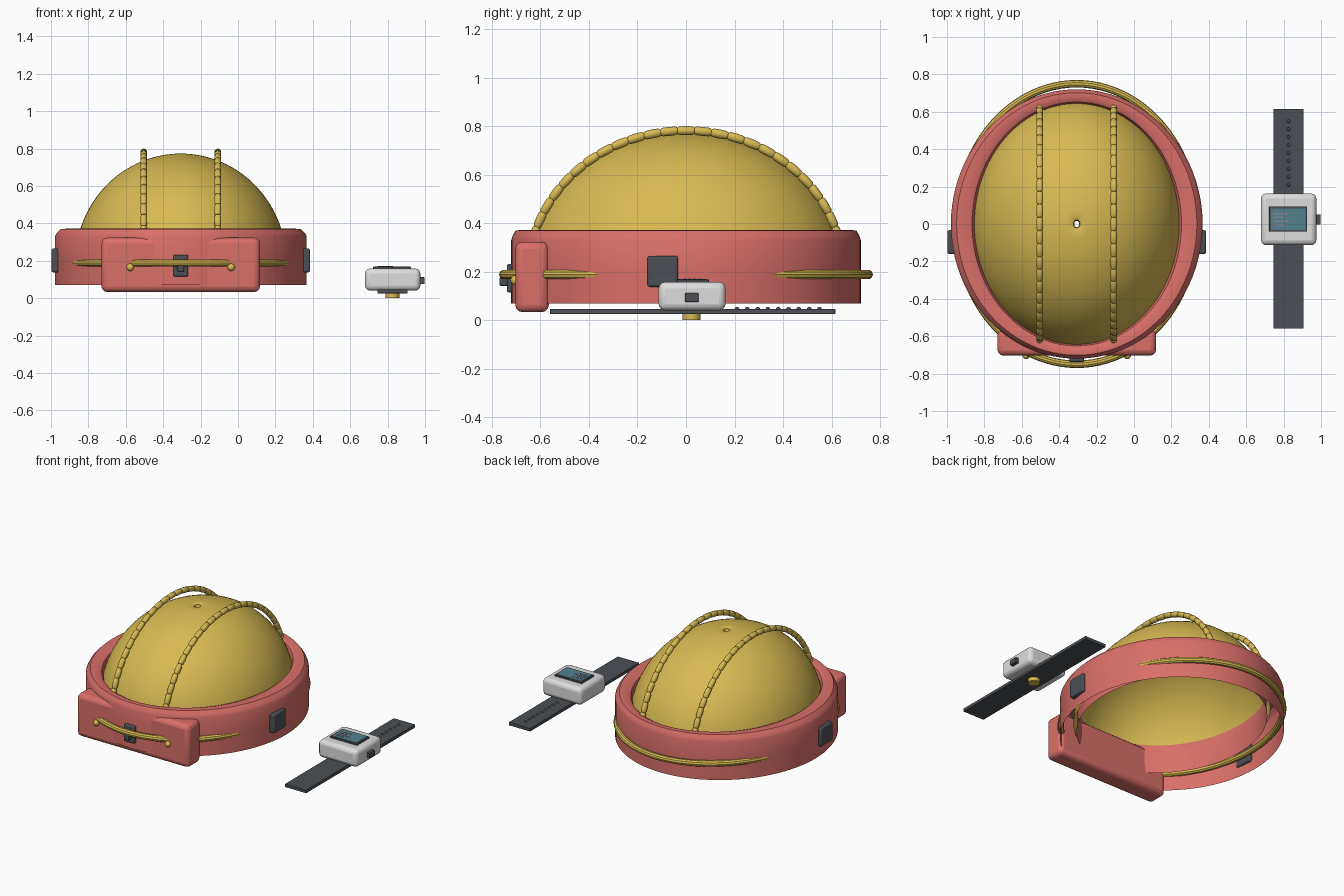
import bpy, bmesh, math
from mathutils import Vector

if "Cube" in bpy.data.objects:
    bpy.data.objects.remove(bpy.data.objects["Cube"])

CX = -0.306  # headset centre


def material(name, rgb):
    m = bpy.data.materials.new(name)
    m.use_nodes = True
    m.diffuse_color = (*rgb, 1)
    m.node_tree.nodes["Principled BSDF"].inputs["Base Color"].default_value = (*rgb, 1)
    return m


CORAL = material("coral", (0.70, 0.16, 0.14))
GOLD = material("gold", (0.69, 0.49, 0.085))
DARK = material("dark_grey", (0.07, 0.08, 0.09))
PALE = material("pale_grey", (0.73, 0.73, 0.73))
TEAL = material("teal", (0.085, 0.22, 0.28))
ICON = material("icon_grey", (0.25, 0.25, 0.27))


def finish(name, bm, mat, smooth=True, bevel=0):
    bmesh.ops.recalc_face_normals(bm, faces=bm.faces)
    me = bpy.data.meshes.new(name)
    bm.to_mesh(me)
    bm.free()
    ob = bpy.data.objects.new(name, me)
    bpy.context.collection.objects.link(ob)
    me.materials.append(mat)
    if bevel:
        mod = ob.modifiers.new("rounding", 'BEVEL')
        mod.width, mod.segments = bevel, 3
    if smooth:
        bpy.ops.object.select_all(action='DESELECT')
        bpy.context.view_layer.objects.active = ob
        ob.select_set(True)
        bpy.ops.object.shade_smooth_by_angle(angle=math.radians(35))
    return ob


def box(name, x, y, z, mat, bevel=0):
    bm = bmesh.new()
    bmesh.ops.create_cube(bm, size=1)
    for v in bm.verts:
        v.co = Vector((lo + (c + 0.5) * (hi - lo))
                      for c, (lo, hi) in zip(v.co, (x, y, z)))
    return finish(name, bm, mat, bevel > 0, bevel)


def oval_lathe(name, profile, mat, sides=96, closed=False):
    """Sweep (half width, half depth, z) points around the headset centre."""
    bm = bmesh.new()
    rings = []
    for a, b, z in profile:
        angles = [2 * math.pi * i / sides for i in range(sides)]
        rings.append([bm.verts.new((CX + a * math.cos(t), b * math.sin(t), z))
                      for t in angles])
    pairs = list(zip(rings, rings[1:]))
    if closed:
        pairs.append((rings[-1], rings[0]))
    for r, s in pairs:
        for i in range(sides):
            j = (i + 1) % sides
            bm.faces.new((r[i], r[j], s[j], s[i]))
    return finish(name, bm, mat)


def add_rod(bm, p, q, radius, sides=12):
    """Barrel shaped link between two points."""
    axis = q - p
    turn = axis.to_track_quat('Z', 'Y')
    rings = []
    for t, k in ((0, 0.72), (0.12, 0.95), (0.5, 1), (0.88, 0.95), (1, 0.72)):
        rings.append([bm.verts.new(p + axis * t + turn @ Vector(
            (radius * k * math.cos(u), radius * k * math.sin(u), 0)))
            for u in (2 * math.pi * i / sides for i in range(sides))])
    for r, s in zip(rings, rings[1:]):
        for i in range(sides):
            j = (i + 1) % sides
            bm.faces.new((r[i], r[j], s[j], s[i]))
    bm.faces.new(rings[0][::-1])
    bm.faces.new(rings[-1])


def balls(name, points, radius, mat):
    bm = bmesh.new()
    for p in points:
        ret = bmesh.ops.create_uvsphere(bm, u_segments=12, v_segments=8, radius=radius)
        bmesh.ops.translate(bm, verts=ret["verts"], vec=p)
    return finish(name, bm, mat)


# Headset dome, open below, with a dimpled pinhole on top
dome = []
for i in range(25):
    t = math.radians(87 * i / 24)
    dome.append((0.565 * math.cos(t), 0.665 * math.cos(t), 0.19 + 0.583 * math.sin(t)))
dome += [(0.018, 0.022, 0.766), (0.013, 0.017, 0.75)]
oval_lathe("dome", dome, GOLD)

# Hollow rim: outer wall, chamfer, rounded inner wall, open underneath
rim = [(1, 0.07), (1, 0.2), (1, 0.33), (0.93, 0.348), (0.77, 0.37), (0.4, 0.372),
       (0.15, 0.36), (0.03, 0.33), (0, 0.28), (0, 0.2), (0.06, 0.14)]
oval_lathe("rim", [(0.54 + 0.133 * t, 0.64 + 0.08 * t, z) for t, z in rim], CORAL)

# Thin hoop emerging from the rim at front and back
hoop = []
for i in range(10):
    t = 2 * math.pi * i / 10
    r = 0.02 * math.cos(t)
    hoop.append((0.64 + r, 0.75 + r, 0.188 + 0.02 * math.sin(t)))
oval_lathe("hoop", hoop, GOLD, closed=True)

# Beaded straps over the dome
for side, label in ((1, "left"), (-1, "right")):
    bm = bmesh.new()
    links = 25
    path = []
    for i in range(links + 1):
        t = math.radians(13 + 154 * i / links)
        path.append(Vector((CX + 0.198 * side, 0.65 * math.cos(t), 0.19 + 0.592 * math.sin(t))))
    for p, q in zip(path, path[1:]):
        add_rod(bm, p, q, 0.0185)
    finish(label + "_beaded_strap", bm, GOLD)

    # Side pads
    x = sorted((CX + side * 0.65, CX + side * 0.692))
    box(label + "_side_pad", x, (-0.16, -0.033), (0.138, 0.265), DARK, 0.01)

# Front housing and its fittings
box("front_housing", (CX - 0.424, CX + 0.424), (-0.703, -0.565), (0.033, 0.323), CORAL, 0.03)
box("front_sensor", (CX - 0.04, CX + 0.04), (-0.738, -0.69), (0.115, 0.232), DARK, 0.008)
box("front_sensor_button", (CX - 0.018, CX + 0.018), (-0.768, -0.72), (0.142, 0.176), DARK, 0.005)
balls("hoop_studs", [(CX + s * 0.27, -0.703, 0.165) for s in (-1, 1)], 0.02, GOLD)

# Wrist unit
box("wrist_band", (0.745, 0.907), (-0.56, 0.615), (0.025, 0.047), DARK, 0.003)
balls("band_studs", [(0.826, 0.21 + 0.0425 * i, 0.045) for i in range(9)], 0.01, DARK)
box("wrist_case", (0.679, 0.975), (-0.113, 0.163), (0.04, 0.158), PALE, 0.027)
box("side_button", (0.965, 0.998), (-0.004, 0.052), (0.075, 0.112), DARK, 0.004)
box("screen_frame", (0.722, 0.926), (-0.041, 0.094), (0.15, 0.168), DARK, 0.003)
box("screen", (0.732, 0.916), (-0.031, 0.084), (0.165, 0.17), TEAL)
for i, length in enumerate((0.075, 0.055, 0.085, 0.06)):
    y = 0.055 - 0.02 * i
    box("screen_icon_%d" % (i + 1), (0.745, 0.745 + length), (y - 0.004, y + 0.004),
        (0.168, 0.172), ICON)

# Clasp under the band
bm = bmesh.new()
bmesh.ops.create_cone(bm, cap_ends=True, segments=32, radius1=0.037, radius2=0.037, depth=0.03)
bmesh.ops.translate(bm, verts=bm.verts, vec=(0.826, 0.022, 0.015))
finish("clasp_button", bm, GOLD)
